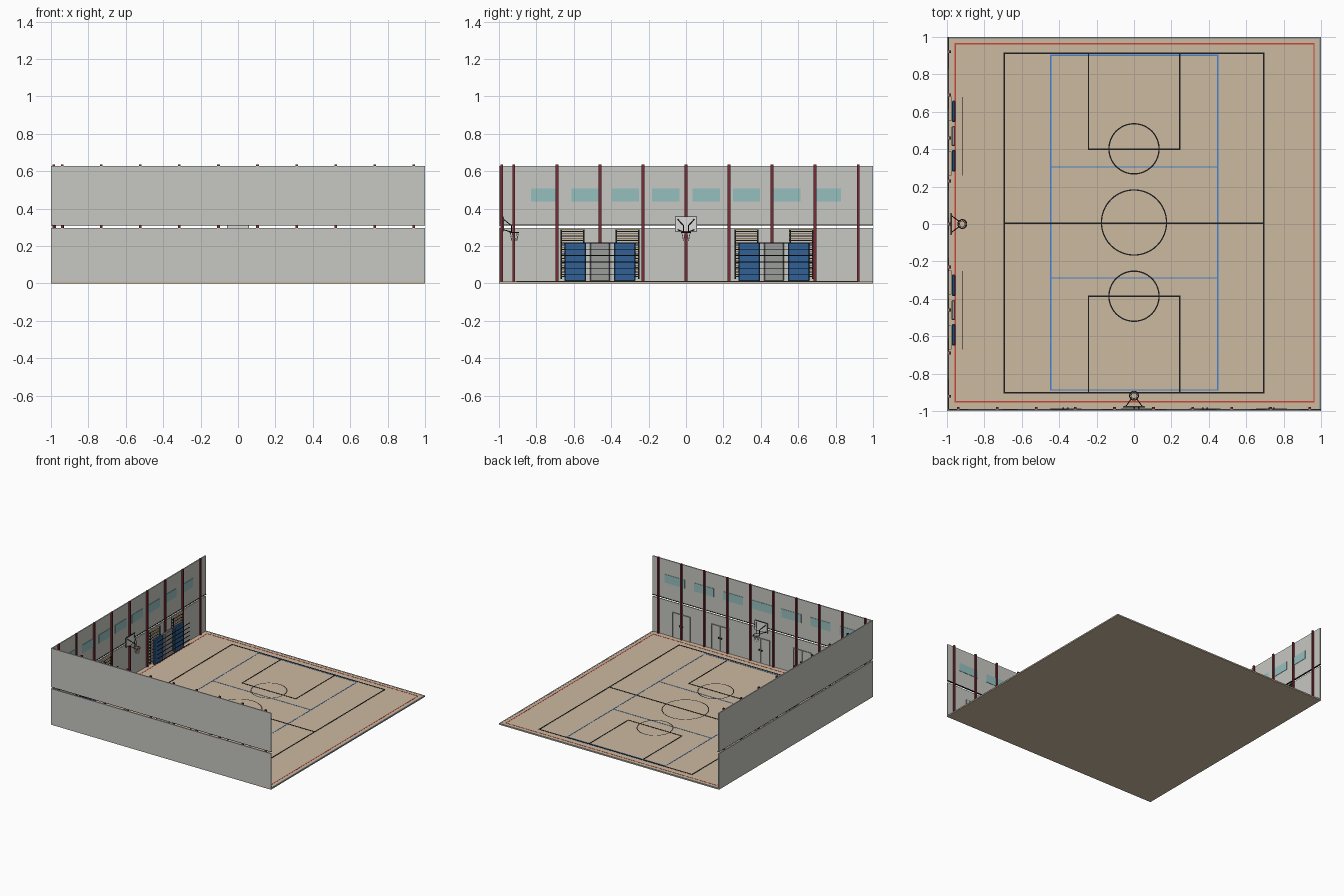
import bpy, bmesh, math
from mathutils import Vector, Matrix

cube = bpy.data.objects.get("Cube")
if cube:
    bpy.data.objects.remove(cube, do_unlink=True)


def material(name, r, g, b):
    m = bpy.data.materials.new(name)
    m.use_nodes = True
    m.diffuse_color = (r, g, b, 1)
    bsdf = next(n for n in m.node_tree.nodes if n.type == 'BSDF_PRINCIPLED')
    bsdf.inputs["Base Color"].default_value = (r, g, b, 1)
    return m


FLOOR = material("floor tan", 0.6, 0.49, 0.35)
WALL = material("wall grey", 0.57, 0.57, 0.54)
RED = material("column dark red", 0.19, 0.025, 0.035)
GLASS = material("window teal", 0.3, 0.53, 0.52)
BLUE = material("mat blue", 0.03, 0.12, 0.3)
BLACK = material("black", 0.012, 0.012, 0.012)
GREY = material("mid grey", 0.33, 0.34, 0.33)
RED_LINE = material("line red", 0.6, 0.06, 0.04)
BLUE_LINE = material("line blue", 0.06, 0.22, 0.65)
WHITE = material("board white", 0.72, 0.72, 0.7)


def finish(name, bm, mat):
    bmesh.ops.recalc_face_normals(bm, faces=bm.faces)
    me = bpy.data.meshes.new(name)
    bm.to_mesh(me)
    bm.free()
    me.materials.append(mat)
    ob = bpy.data.objects.new(name, me)
    bpy.context.collection.objects.link(ob)
    return ob


def add_box(bm, lo, hi):
    lo, hi = Vector(lo), Vector(hi)
    size = hi - lo
    mat = Matrix.Translation((lo + hi) / 2) @ Matrix.Diagonal((*size, 1))
    bmesh.ops.create_cube(bm, size=1, matrix=mat)


def boxes(name, mat, spans):
    """Each span is (x0, x1, y0, y1, z0, z1)."""
    bm = bmesh.new()
    for x0, x1, y0, y1, z0, z1 in spans:
        add_box(bm, (x0, y0, z0), (x1, y1, z1))
    return finish(name, bm, mat)


def on_wall(side, u, d, z):
    """u runs along the wall, d is the distance in from its outer face."""
    return Vector((-1 + d, u, z)) if side == "right" else Vector((u, -1 + d, z))


def wall_boxes(side, name, mat, spans):
    """Each span is (u0, u1, d0, d1, z0, z1) along the given wall."""
    bm = bmesh.new()
    for u0, u1, d0, d1, z0, z1 in spans:
        add_box(bm, on_wall(side, u0, d0, z0), on_wall(side, u1, d1, z1))
    return finish(side + "_" + name, bm, mat)


def add_rod(bm, a, b, r):
    axis = b - a
    mat = Matrix.Translation((a + b) / 2) @ axis.to_track_quat('Z', 'Y').to_matrix().to_4x4()
    bmesh.ops.create_cone(bm, segments=8, radius1=r, radius2=r, depth=axis.length,
                          cap_ends=True, matrix=mat)


# Floor slab with grey edging on the open sides
TOP = 0.01
boxes("floor", FLOOR, [(-1, 1, -1, 1, 0, TOP)])
boxes("floor_edging", GREY, [(0.988, 1, -1, 1, 0.001, TOP + 0.001),
                             (-1, 0.988, 0.988, 1, 0.001, TOP + 0.001)])


# Painted court lines
def line(x0, x1, y0, y1, w, lift):
    h = w / 2
    return (x0 - h, x1 + h, y0 - h, y1 + h, TOP - 0.002, TOP + lift)


def outline(x0, x1, y0, y1, w, lift):
    return [line(x0, x1, y0, y0, w, lift), line(x0, x1, y1, y1, w, lift),
            line(x0, x0, y0, y1, w, lift), line(x1, x1, y0, y1, w, lift)]


def circle_line(name, y, r, w):
    bm = bmesh.new()
    for radius in (r - w / 2, r + w / 2):
        bmesh.ops.create_circle(bm, segments=64, radius=radius,
                                matrix=Matrix.Translation((0, y, TOP + 0.0022)))
    bmesh.ops.bridge_loops(bm, edges=bm.edges[:])
    finish(name, bm, BLACK)


boxes("boundary_lines", RED_LINE, outline(-0.955, 0.962, -0.95, 0.963, 0.007, 0.001))
boxes("blue_court_lines", BLUE_LINE, outline(-0.445, 0.448, -0.887, 0.902, 0.006, 0.0015)
      + [line(-0.445, 0.448, y, y, 0.005, 0.0015) for y in (0.305, -0.288)])
boxes("black_court_lines", BLACK, outline(-0.694, 0.694, -0.902, 0.913, 0.008, 0.002)
      + [line(-0.694, 0.694, 0.005, 0.005, 0.008, 0.002)]
      + outline(-0.243, 0.245, 0.4, 0.913, 0.007, 0.002)
      + outline(-0.243, 0.245, -0.902, -0.386, 0.007, 0.002))
circle_line("centre_circle", 0.008, 0.174, 0.007)
circle_line("back_key_circle", 0.402, 0.134, 0.007)
circle_line("front_key_circle", -0.386, 0.134, 0.007)


# Walls in two bands, with columns and windows on the inner faces
def wall(side, columns, windows, window_width):
    wall_boxes(side, "wall_lower", WALL, [(-1, 1, 0, 0.009, 0.004, 0.296)])
    wall_boxes(side, "wall_upper", WALL, [(-1, 1, 0, 0.009, 0.313, 0.628)])
    wall_boxes(side, "wall_rail", BLACK, [(-1, 1, 0.0005, 0.012, 0.309, 0.314)])
    wall_boxes(side, "columns", RED, [(u - 0.007, u + 0.007, 0.008, 0.021, TOP, 0.636)
                                      for u in columns])
    h = window_width / 2
    wall_boxes(side, "windows", GLASS, [(u - h, u + h, 0.006, 0.012, 0.438, 0.507)
                                        for u in windows])


wall("right", [0.23 * i for i in range(-4, 5)],
     [0.216 * (i - 3.5) for i in range(8)], 0.145)
wall("front", [0.209 * (i - 4.5) for i in range(10)],
     [0.265 * i for i in range(-3, 4)], 0.18)


# Basketball hoops
def hoop(side):
    wall_boxes(side, "backboard", WHITE, [(-0.056, 0.056, 0.019, 0.026, 0.28, 0.355)])
    wall_boxes(side, "backboard_rim", BLACK,
               [(-0.058, 0.058, 0.018, 0.025, z, z + 0.003) for z in (0.278, 0.354)]
               + [(u - 0.0015, u + 0.0015, 0.018, 0.025, 0.278, 0.357) for u in (-0.057, 0.057)])
    bm = bmesh.new()
    for s in (-1, 1):
        add_rod(bm, on_wall(side, s * 0.046, 0.022, 0.345),
                on_wall(side, s * 0.014, 0.066, 0.31), 0.0025)
        add_rod(bm, on_wall(side, s * 0.046, 0.022, 0.288),
                on_wall(side, s * 0.014, 0.066, 0.275), 0.0025)
        add_rod(bm, on_wall(side, s * 0.014, 0.066, 0.31),
                on_wall(side, s * 0.014, 0.066, 0.273), 0.0025)
    finish(side + "_hoop_struts", bm, BLACK)
    bpy.ops.mesh.primitive_torus_add(location=on_wall(side, 0, 0.082, 0.272), major_radius=0.024,
                                     minor_radius=0.0025, major_segments=24, minor_segments=8)
    ring = bpy.context.object
    ring.name = side + "_hoop_ring"
    ring.data.materials.append(RED)
    bpy.ops.object.shade_smooth_by_angle()
    bm = bmesh.new()
    bmesh.ops.create_cone(bm, segments=12, radius1=0.014, radius2=0.023, depth=0.045,
                          matrix=Matrix.Translation(on_wall(side, 0, 0.082, 0.249)))
    bmesh.ops.subdivide_edges(bm, edges=[e for e in bm.edges
                              if abs(e.verts[0].co.z - e.verts[1].co.z) > 0.01], cuts=2)
    net = finish(side + "_hoop_net", bm, WHITE)
    net.modifiers.new("strings", 'WIREFRAME').thickness = 0.002


hoop("right")
hoop("front")

# Double doors on the front wall
for i, u in enumerate((-0.365, 0.013, 0.38, 0.735)):
    label = "door_%d" % (i + 1)
    wall_boxes("front", label + "_frame", GREY, [
        (u - 0.083, u + 0.083, 0.008, 0.014, 0.208, 0.215),
        (u - 0.083, u - 0.077, 0.008, 0.014, TOP, 0.208),
        (u + 0.077, u + 0.083, 0.008, 0.014, TOP, 0.208)])
    wall_boxes("front", label + "_leaves", WALL, [
        (u - 0.077, u - 0.001, 0.008, 0.012, TOP, 0.208),
        (u + 0.001, u + 0.077, 0.008, 0.012, TOP, 0.208)])
    wall_boxes("front", label + "_handles", BLACK, [
        (u + s * 0.012 - 0.004, u + s * 0.012 + 0.004, 0.011, 0.019, 0.11, 0.122)
        for s in (-1, 1)])

# Wall bars, padded mats and the rails in front of them
for label, c in (("back", 0.47), ("front", -0.46)):
    posts, rungs = [], []
    for s in (-1, 1):
        m = c + s * 0.147
        posts += [(m + e - 0.004, m + e + 0.004, 0.009, 0.024, 0.025, 0.287)
                  for e in (-0.06, 0.06)]
        rungs += [(m - 0.065, m + 0.065, 0.012, 0.023, z, z + 0.011)
                  for z in (0.04 + 0.024 * k for k in range(11))]
        mat = wall_boxes("right", label + "_mat", BLUE,
                         [(c + s * 0.132 - 0.057, c + s * 0.132 + 0.057, 0.026, 0.046, TOP, 0.22)])
        mat.modifiers.new("soft_edges", 'BEVEL').width = 0.005
    pad = wall_boxes("right", label + "_middle_mat", GREY,
                     [(c - 0.053, c + 0.053, 0.024, 0.044, TOP, 0.22)])
    pad.modifiers.new("soft_edges", 'BEVEL').width = 0.005
    wall_boxes("right", label + "_bar_posts", BLACK, posts)
    wall_boxes("right", label + "_bar_rungs", FLOOR, rungs)
    wall_boxes("right", label + "_bar_rung_shadows", BLACK,
               [(r[0], r[1], 0.014, 0.0235, r[4] - 0.005, r[4]) for r in rungs])
    wall_boxes("right", label + "_front_rails", BLACK,
               [(c - 0.21, c + 0.21, 0.083, 0.087, z, z + 0.004)
                for z in (0.045 + 0.034 * k for k in range(6))])
